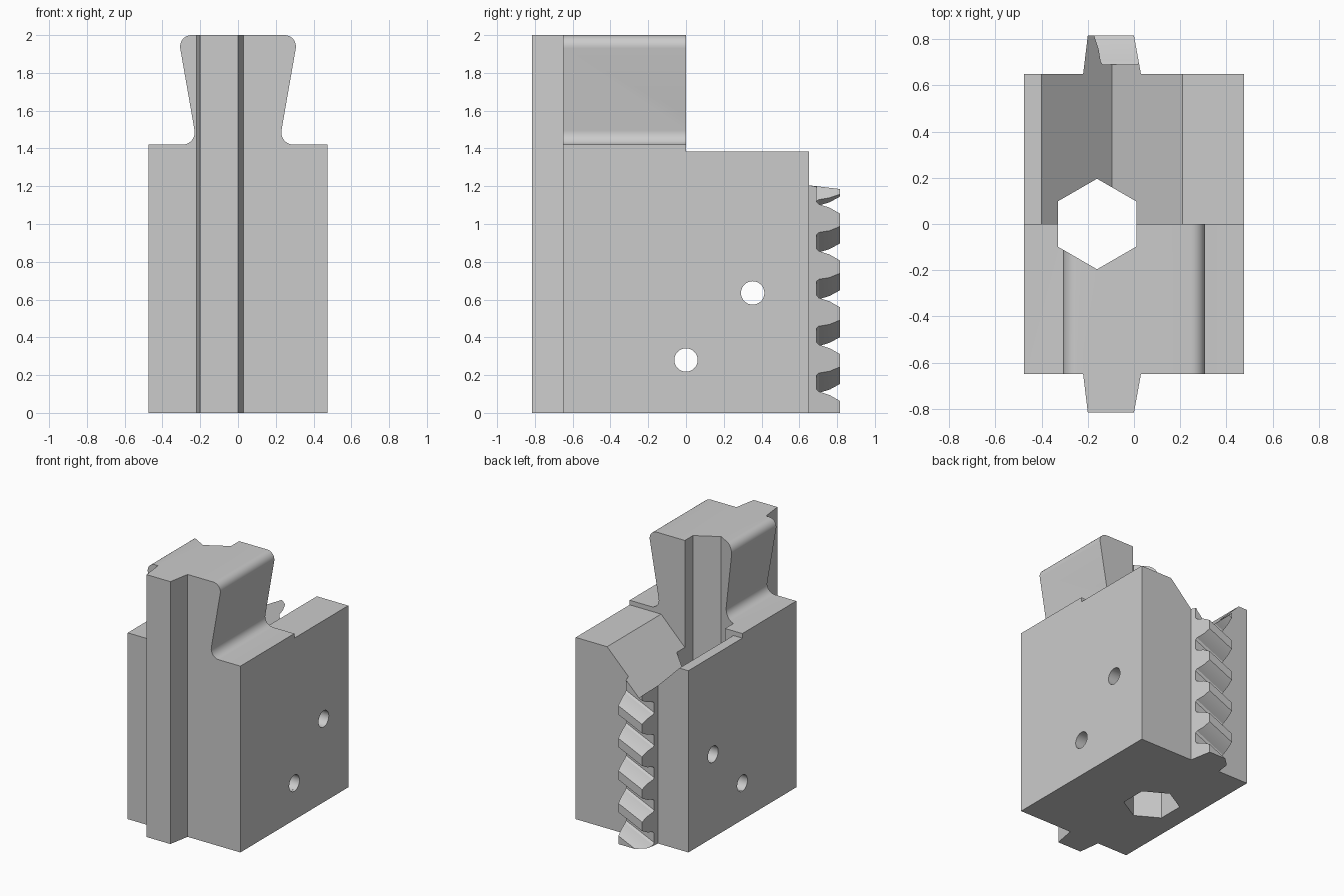
import bpy, bmesh, math
from mathutils import Vector

cube = bpy.data.objects.get("Cube")
if cube:
    bpy.data.objects.remove(cube, do_unlink=True)

steel = bpy.data.materials.new("plain_grey")
steel.use_nodes = True
GREY = (0.6, 0.6, 0.6, 1)
steel.diffuse_color = GREY
steel.node_tree.nodes["Principled BSDF"].inputs["Base Color"].default_value = GREY


def prism(name, points, place, start, end):
    """Extrude a 2D profile; place(u, v, w) gives the 3D position."""
    bm = bmesh.new()
    rings = [[bm.verts.new(place(u, v, w)) for u, v in points] for w in (start, end)]
    bm.faces.new(rings[0])
    bm.faces.new(rings[1])
    n = len(points)
    for i in range(n):
        j = (i + 1) % n
        bm.faces.new((rings[0][i], rings[0][j], rings[1][j], rings[1][i]))
    bmesh.ops.recalc_face_normals(bm, faces=bm.faces)
    mesh = bpy.data.meshes.new(name)
    bm.to_mesh(mesh)
    bm.free()
    mesh.materials.append(steel)
    ob = bpy.data.objects.new(name, mesh)
    bpy.context.collection.objects.link(ob)
    return ob


def along_x(u, v, w): return (w, u, v)
def along_y(u, v, w): return (u, w, v)
def along_z(u, v, w): return (u, v, w)


def combine(target, tool, operation):
    mod = target.modifiers.new(operation, "BOOLEAN")
    mod.operation, mod.solver, mod.object = operation, "EXACT", tool
    bpy.context.view_layer.objects.active = target
    bpy.ops.object.modifier_apply(modifier=mod.name)
    bpy.data.objects.remove(tool, do_unlink=True)


def fillet(before, corner, after, radius, steps=8):
    """Round one profile corner with a tangent arc."""
    p = Vector(corner)
    a, b = (Vector(before) - p).normalized(), (Vector(after) - p).normalized()
    half = a.angle(b) / 2
    centre = p + (a + b).normalized() * radius / math.sin(half)
    ta, tb = (p + d * radius / math.tan(half) - centre for d in (a, b))
    sweep = ta.angle(tb)
    return [tuple(centre + (ta * math.sin(sweep * (1 - t)) + tb * math.sin(sweep * t))
                  / math.sin(sweep)) for t in (i / steps for i in range(steps + 1))]


def circle(cx, cy, radius, sides, turn=0):
    return [(cx + radius * math.cos(turn + math.tau * i / sides),
             cy + radius * math.sin(turn + math.tau * i / sides)) for i in range(sides)]


# Front half: block with a dovetail head on top
HALF, SHOULDER, TOP = 0.475, 1.42, 2.0
waist, crown = (0.217, SHOULDER), (0.318, TOP)
right = [(HALF, 0), (HALF, SHOULDER)]
right += fillet((HALF, SHOULDER), waist, crown, 0.065)
right += fillet(waist, crown, (0, TOP), 0.06)
profile = right + [(-x, z) for x, z in reversed(right)]
jaw = prism("jaw_block", profile, along_y, -0.65, 0)

# Lower back half
BACK_TOP = 1.385
back = [(-HALF, 0), (HALF, 0), (HALF, BACK_TOP), (-HALF, BACK_TOP)]
combine(jaw, prism("back_half", back, along_y, -0.2, 0.65), "UNION")

# Tapered guide rail in front, and the matching rack rail behind
for side, height in ((-1, TOP), (1, BACK_TOP)):
    rail = [(-0.22, side * 0.55), (-0.22, side * 0.65), (-0.2, side * 0.815),
            (0, side * 0.815), (0.03, side * 0.65), (0.03, side * 0.55)]
    combine(jaw, prism("rail", rail, along_z, 0, height), "UNION")

# V notch across the top of the back half
vee = [(-0.095, 1.08), (0.405, 1.58), (-0.595, 1.58)]
combine(jaw, prism("notch_cutter", vee, along_y, 0, 1), "DIFFERENCE")

# Slanted gaps that leave the rack teeth
PITCH, SLANT = 0.248, 0.45
gap = [(0.69, 0.036), (0.703, 0.049), (0.76, 0.063), (0.815, 0.09), (0.85, 0.11)]
gap += [(y, -z) for y, z in reversed(gap)]
for k in range(-1, 6):
    middle = 0.153 + PITCH * k
    cutter = prism("gap_cutter", gap,
                   lambda y, z, x: (x, y, z + middle + SLANT * x), -0.3, 0.1)
    combine(jaw, cutter, "DIFFERENCE")

# Vertical hexagonal bore
bore = circle(-0.16, 0, 0.196, 6, math.pi / 2)
combine(jaw, prism("bore_cutter", bore, along_z, -0.5, 2.5), "DIFFERENCE")

# Cross pin holes
for y, z in ((0, 0.28), (0.353, 0.635)):
    hole = circle(y, z, 0.062, 32)
    combine(jaw, prism("pin_cutter", hole, along_x, -1, 1), "DIFFERENCE")

# Smooth fillets and holes, crisp edges elsewhere
bpy.ops.object.select_all(action="DESELECT")
jaw.select_set(True)
bpy.context.view_layer.objects.active = jaw
bpy.ops.object.shade_smooth_by_angle(angle=math.radians(25))
